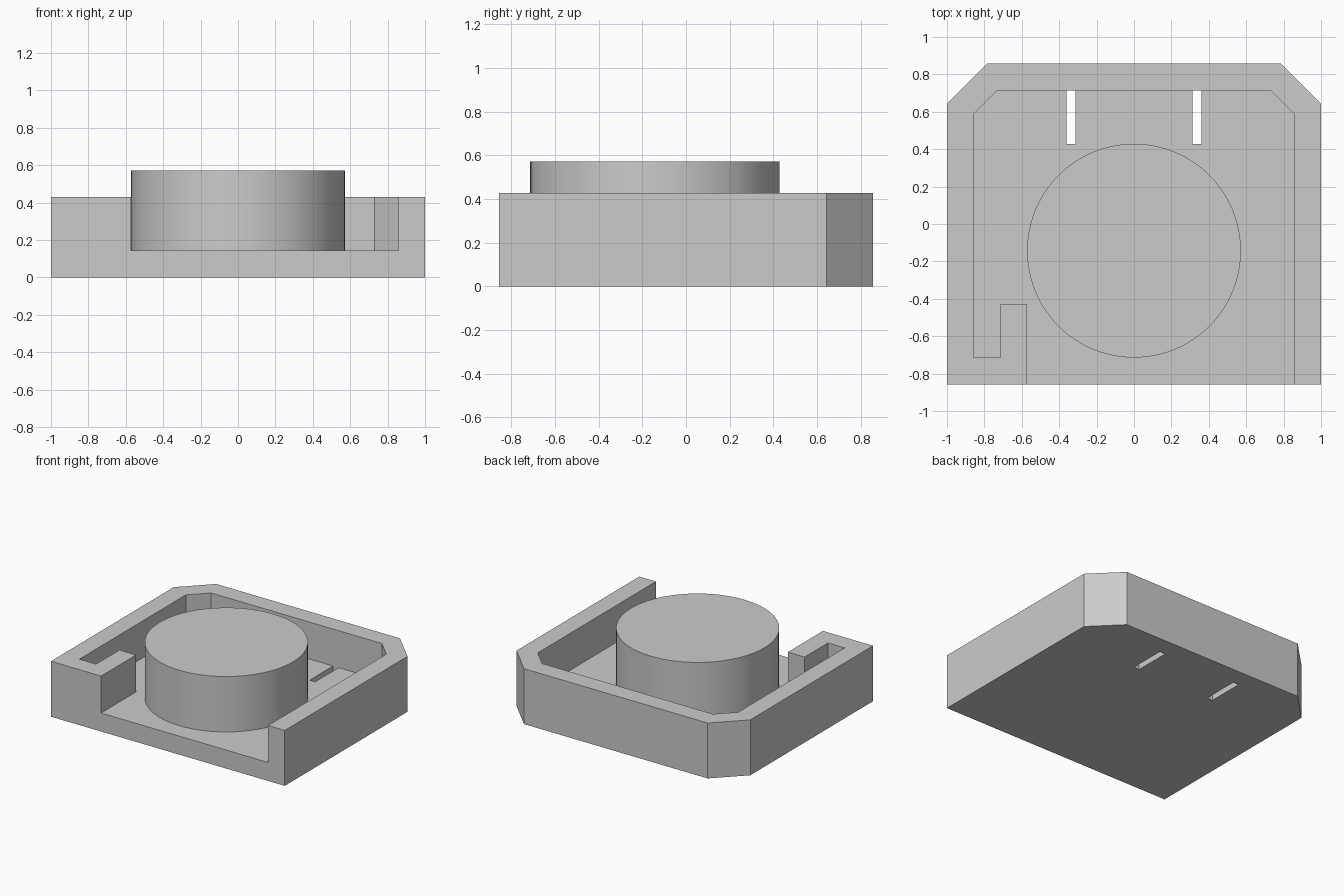
import bpy
import bmesh
import math

U = 1 / 7            # the design module
FLOOR, RIM, TOP = U, 3 * U, 4 * U

cube = bpy.data.objects.get("Cube")
if cube:
    bpy.data.objects.remove(cube, do_unlink=True)

grey = bpy.data.materials.new("light grey")
grey.use_nodes = True
colour = (0.6, 0.6, 0.6, 1)
grey.diffuse_color = colour
next(n for n in grey.node_tree.nodes
     if n.type == 'BSDF_PRINCIPLED').inputs["Base Color"].default_value = colour


def prism(name, outline, z0, z1):
    """Extrude a flat outline from z0 up to z1."""
    bm = bmesh.new()
    base = bm.faces.new([bm.verts.new((x, y, z0)) for x, y in outline])
    up = bmesh.ops.extrude_face_region(bm, geom=[base])["geom"]
    bmesh.ops.translate(bm, vec=(0, 0, z1 - z0),
                        verts=[v for v in up if isinstance(v, bmesh.types.BMVert)])
    bmesh.ops.recalc_face_normals(bm, faces=bm.faces)
    mesh = bpy.data.meshes.new(name)
    bm.to_mesh(mesh)
    bm.free()
    mesh.materials.append(grey)
    obj = bpy.data.objects.new(name, mesh)
    bpy.context.collection.objects.link(obj)
    return obj


def cut(target, cutter):
    """Subtract the cutter from the target, then discard it."""
    mod = target.modifiers.new("cut", 'BOOLEAN')
    mod.operation, mod.solver, mod.object = 'DIFFERENCE', 'EXACT', cutter
    bpy.context.view_layer.objects.active = target
    bpy.ops.object.modifier_apply(modifier=mod.name)
    bpy.data.objects.remove(cutter, do_unlink=True)


# Tray block with chamfered back corners
W, D = 7 * U, 6 * U
tray = prism("tray", [(-W, -D), (W, -D), (W, 4.5 * U), (5.5 * U, D),
                      (-5.5 * U, D), (-W, 4.5 * U)], 0, RIM)

# Cavity open at the front, leaving a hooked wall on one side
ix, iy, c = 6 * U, 5 * U, 0.127
cavity = [(ix, -1), (ix, iy - c), (ix - c, iy), (c - ix, iy), (-ix, iy - c),
          (-ix, -5 * U), (-5 * U, -5 * U), (-5 * U, -3 * U), (-4 * U, -3 * U),
          (-4 * U, -1)]
cut(tray, prism("cavity_cutter", cavity, FLOOR, 1))

# Pair of slots through the floor, against the back wall
for side in (-1, 1):
    a, b = side * 0.337 - U / 6, side * 0.337 + U / 6
    cut(tray, prism("slot_cutter", [(a, 3 * U), (b, 3 * U), (b, iy), (a, iy)], -1, FLOOR + 0.1))

# Round drum standing on the floor
bpy.ops.mesh.primitive_cylinder_add(vertices=96, radius=4 * U, depth=TOP - FLOOR,
                                    location=(0, -U, (TOP + FLOOR) / 2))
drum = bpy.context.object
drum.name = "drum"
drum.data.materials.append(grey)
bpy.ops.object.shade_smooth_by_angle(angle=math.radians(30))
